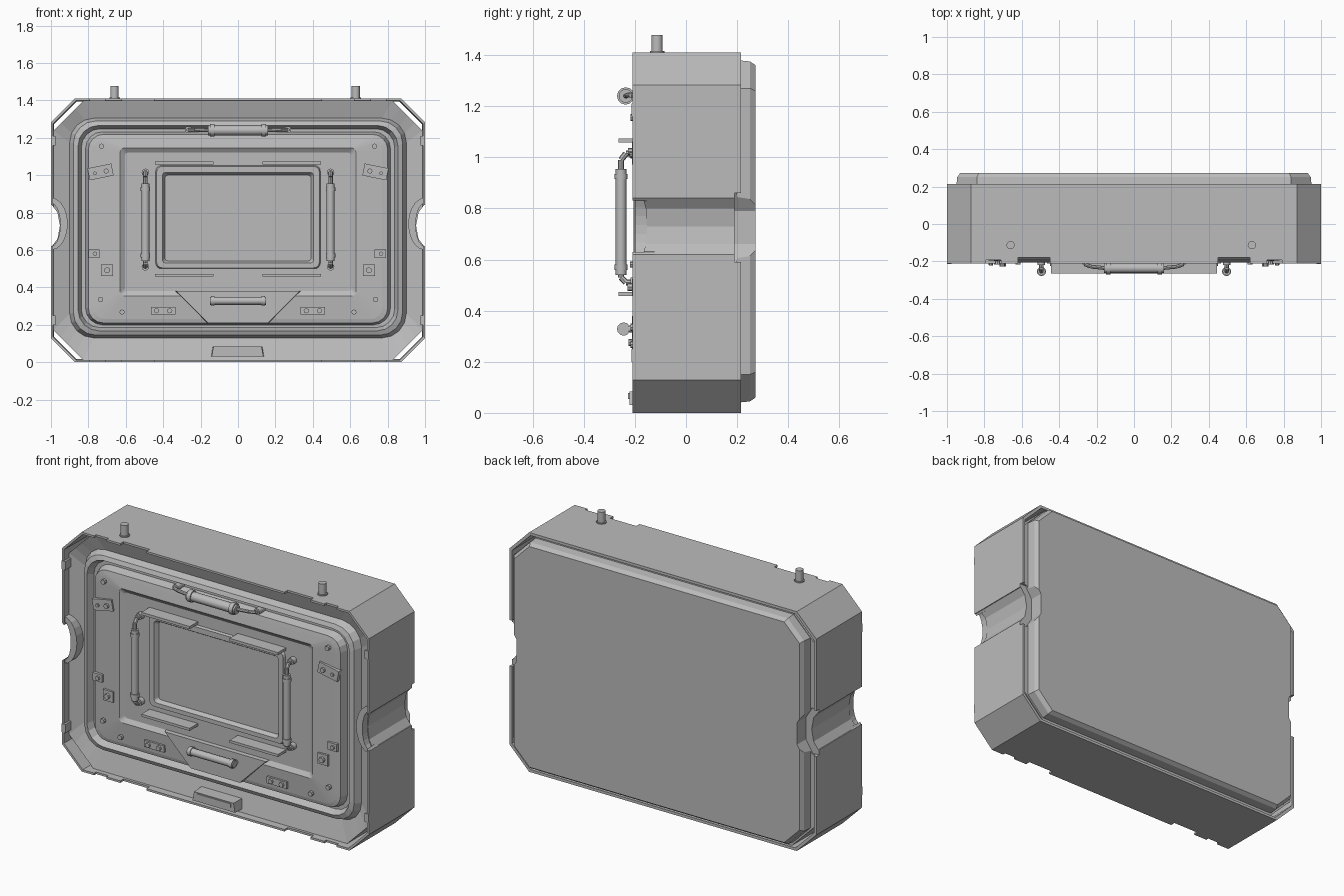
import bpy, bmesh, math
from mathutils import Vector, Matrix

if "Cube" in bpy.data.objects:
    bpy.data.objects.remove(bpy.data.objects["Cube"])

grey = bpy.data.materials.new("case grey")
grey.diffuse_color = (0.5, 0.5, 0.5, 1)
grey.use_nodes = True
grey.node_tree.nodes["Principled BSDF"].inputs["Base Color"].default_value = grey.diffuse_color


def finish(name, bm, smooth=False):
    bmesh.ops.recalc_face_normals(bm, faces=bm.faces)
    me = bpy.data.meshes.new(name)
    bm.to_mesh(me)
    bm.free()
    ob = bpy.data.objects.new(name, me)
    bpy.context.collection.objects.link(ob)
    me.materials.append(grey)
    if smooth:
        activate(ob)
        bpy.ops.object.shade_smooth_by_angle(angle=math.radians(40))
    return ob


def activate(ob):
    bpy.ops.object.select_all(action='DESELECT')
    ob.select_set(True)
    bpy.context.view_layer.objects.active = ob


def ring(hw, zb, zt, r, y, arc, k=5):
    """Rectangle in the xz plane with chamfered or rounded corners."""
    pts = []
    for q, (sx, z) in enumerate(((1, zt - r), (-1, zt - r), (-1, zb + r), (1, zb + r))):
        for i in range(k):
            t = i / (k - 1)
            a = q * math.pi / 2
            d0 = Vector((math.cos(a), math.sin(a)))
            d1 = Vector((-math.sin(a), math.cos(a)))
            if arc:
                d = d0 * math.cos(t * math.pi / 2) + d1 * math.sin(t * math.pi / 2)
            else:
                d = d0 * (1 - t) + d1 * t
            pts.append((sx * (hw - r) + r * d.x, y, z + r * d.y))
    return pts


def loft(name, rings, closed=False):
    bm = bmesh.new()
    loops = [[bm.verts.new(p) for p in ring(*r)] for r in rings]
    pairs = list(zip(loops, loops[1:]))
    if closed:
        pairs.append((loops[-1], loops[0]))
    else:
        bm.faces.new(loops[0])
        bm.faces.new(loops[-1])
    for a, b in pairs:
        for i in range(len(a)):
            j = (i + 1) % len(a)
            bm.faces.new((a[i], a[j], b[j], b[i]))
    return finish(name, bm)


def prism(name, outline, y0, y1, scale=1.0):
    """Extrude an xz outline from y0 (front) to y1; scale shrinks the front."""
    bm = bmesh.new()
    n = len(outline)
    cx = sum(p[0] for p in outline) / n
    cz = sum(p[1] for p in outline) / n
    f = [bm.verts.new((cx + (x - cx) * scale, y0, cz + (z - cz) * scale)) for x, z in outline]
    b = [bm.verts.new((x, y1, z)) for x, z in outline]
    bm.faces.new(f)
    bm.faces.new(b)
    for i in range(n):
        j = (i + 1) % n
        bm.faces.new((f[i], f[j], b[j], b[i]))
    return finish(name, bm)


def box(name, x0, x1, y0, y1, z0, z1, tilt=0):
    bm = bmesh.new()
    c = Vector(((x0 + x1) / 2, (y0 + y1) / 2, (z0 + z1) / 2))
    m = Matrix.Translation(c) @ Matrix.Rotation(tilt, 4, 'Y') @ Matrix.Diagonal((x1 - x0, y1 - y0, z1 - z0, 1))
    bmesh.ops.create_cube(bm, size=1, matrix=m)
    return finish(name, bm)


def rod(name, a, b, r, n=12):
    a, b = Vector(a), Vector(b)
    d = b - a
    bm = bmesh.new()
    m = Matrix.Translation((a + b) / 2) @ d.to_track_quat('Z', 'Y').to_matrix().to_4x4()
    bmesh.ops.create_cone(bm, cap_ends=True, segments=n, radius1=r, radius2=r, depth=d.length, matrix=m)
    return finish(name, bm, True)


def pipe(name, pts, r):
    for a, b in zip(pts, pts[1:]):
        rod(name, a, b, r, 8)


def cut(ob, cutters):
    for c in cutters:
        mod = ob.modifiers.new("cut", 'BOOLEAN')
        mod.operation, mod.solver, mod.object = 'DIFFERENCE', 'EXACT', c
        activate(ob)
        bpy.ops.object.modifier_apply(modifier=mod.name)


# Outer wall: a thin chamfered tube
shell = loft("outer_wall", [
    (1.0, 0.0, 1.41, 0.128, 0.215, False), (1.0, 0.0, 1.41, 0.128, -0.21, False),
    (0.988, 0.012, 1.398, 0.123, -0.21, False), (0.984, 0.016, 1.394, 0.121, 0.215, False)], True)

# Core: back panel, floor, raised rounded rim, door and screen
core = loft("door_and_core", [
    (0.93, 0.06, 1.36, 0.10, 0.272, False),
    (0.945, 0.045, 1.375, 0.105, 0.25, False),
    (0.95, 0.04, 1.38, 0.11, 0.20, False),
    (0.987, 0.012, 1.398, 0.16, 0.20, False),
    (0.987, 0.012, 1.398, 0.16, -0.165, False),
    (0.90, 0.13, 1.305, 0.13, -0.135, True),
    (0.88, 0.145, 1.29, 0.12, -0.175, True),
    (0.855, 0.168, 1.266, 0.11, -0.185, True),
    (0.838, 0.185, 1.248, 0.10, -0.145, True),
    (0.815, 0.20, 1.232, 0.09, -0.145, True),
    (0.80, 0.21, 1.218, 0.08, -0.19, True),
    (0.77, 0.23, 1.195, 0.06, -0.195, True),
    (0.63, 0.355, 1.145, 0.02, -0.205, True),
    (0.605, 0.38, 1.12, 0.015, -0.188, True),
    (0.44, 0.50, 1.052, 0.03, -0.188, True),
    (0.435, 0.505, 1.047, 0.03, -0.203, True),
    (0.405, 0.53, 1.015, 0.02, -0.203, True),
    (0.39, 0.542, 1.0, 0.015, -0.178, True)])

# Side grips and rim notches
grips, scoops, notches = [], [], []
for s in (-1, 1):
    grips.append(prism("grip_cutter", [(s * x, z) for x, z in (
        (1.1, 0.62), (0.995, 0.62), (0.965, 0.66), (0.952, 0.73), (0.965, 0.80), (0.995, 0.84), (1.1, 0.84))], -0.4, 0.4))
    scoops.append(prism("scoop_cutter", [(s * x, z) for x, z in (
        (1.1, 0.59), (0.96, 0.59), (0.915, 0.66), (0.915, 0.79), (0.96, 0.86), (1.1, 0.86))], 0.19, 0.4))
    for x0, x1, d in ((0.45, 0.62, 0.03), (0.71, 0.79, 0.018)):
        a, b = sorted((s * x0, s * x1))
        notches.append(box("top_notch", a, b, -0.3, -0.21 + d, 1.37, 1.5))
        notches.append(box("bottom_notch", a, b, -0.3, -0.21 + d, -0.1, 0.04))
cut(shell, grips + scoops + notches)
cut(core, grips + scoops)
for c in grips + scoops + notches:
    bpy.data.objects.remove(c)

# Trapezoid plate and the latch on the lower edge
prism("lower_plate", [(-0.35, 0.385), (0.35, 0.385), (0.17, 0.205), (-0.17, 0.205)], -0.212, -0.15, 0.94)
prism("bottom_latch", [(-0.145, 0.03), (0.14, 0.03), (0.13, 0.085), (-0.135, 0.085)], -0.222, -0.13, 0.97)
box("bottom_latch_lip", -0.11, 0.11, -0.226, -0.2, 0.055, 0.078)

# Top handle with flanges and bent ends
rod("top_handle", (-0.16, -0.236, 1.24), (0.16, -0.236, 1.24), 0.027)
for s in (-1, 1):
    rod("top_handle_flange", (s * 0.125, -0.236, 1.24), (s * 0.15, -0.236, 1.24), 0.034)
    pipe("top_handle_end", [(s * 0.15, -0.236, 1.24), (s * 0.23, -0.228, 1.243),
                            (s * 0.265, -0.215, 1.243), (s * 0.27, -0.15, 1.243)], 0.010)
    rod("top_handle_foot", (s * 0.265, -0.205, 1.243), (s * 0.265, -0.14, 1.243), 0.019)

# Lower handle
rod("lower_handle", (-0.15, -0.244, 0.328), (0.15, -0.244, 0.328), 0.021)
for s in (-1, 1):
    rod("lower_handle_flange", (s * 0.125, -0.244, 0.328), (s * 0.145, -0.244, 0.328), 0.026)
    rod("lower_handle_foot", (s * 0.135, -0.244, 0.328), (s * 0.135, -0.19, 0.328), 0.014)


def bolt(x, z, r=0.014, y=-0.217):
    rod("bolt", (x, y, z), (x, -0.18, z), r, 8)


for s in (-1, 1):
    # Upright handles beside the screen
    x = s * 0.495
    rod("side_handle", (x, -0.254, 0.54), (x, -0.254, 0.955), 0.021)
    for z0, z1, z2 in ((0.955, 0.99, 1.015), (0.54, 0.53, 0.51)):
        pipe("side_handle_end", [(x, -0.254, z0), (x, -0.254, z1), (x, -0.235, z2), (x, -0.18, z2)], 0.012)
        rod("side_handle_foot", (x, -0.218, z2), (x, -0.18, z2), 0.02)
    for z in (0.57, 0.925):
        rod("side_handle_flange", (x, -0.254, z - 0.01), (x, -0.254, z + 0.01), 0.025)

    # Ledges above and below the screen
    a, b = sorted((s * 0.13, s * 0.445))
    box("upper_ledge", a, b, -0.264, -0.18, 1.057, 1.073)
    box("lower_ledge", a, b, -0.264, -0.18, 0.458, 0.473)

    # Brackets, clips and bolts on the door frame
    x = s * 0.735
    box("tilted_bracket", x - 0.065, x + 0.065, -0.212, -0.18, 0.985, 1.05, s * 0.2)
    bolt(s * 0.705, 1.022, 0.014, -0.226)
    bolt(s * 0.765, 1.01, 0.010, -0.222)
    x = s * 0.70
    box("square_bracket", x - 0.033, x + 0.033, -0.212, -0.18, 0.46, 0.523)
    bolt(x, 0.492, 0.016, -0.228)
    x = s * 0.765
    box("small_clip", x - 0.035, x + 0.025, -0.21, -0.16, 0.558, 0.603)
    bolt(x, 0.58, 0.012, -0.22)
    x = s * 0.40
    box("lower_bracket", x - 0.065, x + 0.065, -0.212, -0.18, 0.255, 0.295)
    bolt(x - 0.035, 0.275, 0.014, -0.224)
    bolt(x + 0.035, 0.275, 0.014, -0.224)
    for bx, bz in ((0.73, 1.155), (0.735, 0.335), (0.62, 0.268)):
        bolt(s * bx, bz)

    # Wall clips and curved grip collars
    for z in (0.225, 1.185):
        a, b = sorted((s * 0.975, s * 1.0))
        box("wall_clip", a, b, -0.214, -0.15, z - 0.025, z + 0.025)
    outer = [(s * (1.0 - 0.09 * math.sin(t)), 0.74 + 0.14 * math.cos(t))
             for t in (i * math.pi / 10 for i in range(11))]
    inner = [(s * (0.998 - 0.048 * math.sin(t)), 0.735 + 0.115 * math.cos(t))
             for t in (i * math.pi / 10 for i in range(10, -1, -1))]
    prism("grip_collar", outer + inner, -0.2, -0.12)

# Top pins
for x in (-0.66, 0.63):
    rod("pin", (x, -0.113, 1.39), (x, -0.113, 1.478), 0.022)
    rod("pin_collar", (x, -0.113, 1.40), (x, -0.113, 1.416), 0.028)
